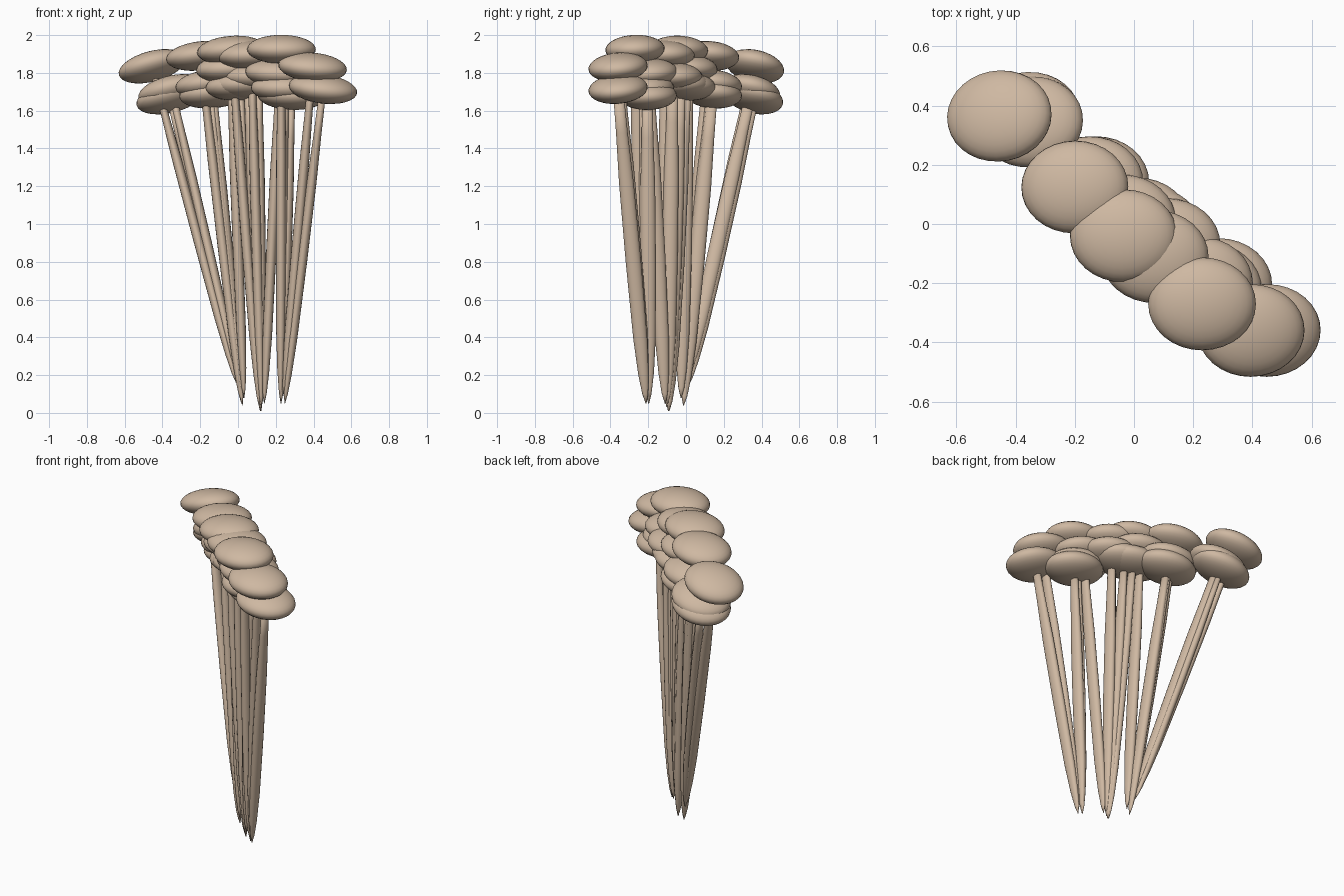
import bpy, bmesh, math
from mathutils import Vector, Matrix

if "Cube" in bpy.data.objects:
    bpy.data.objects.remove(bpy.data.objects["Cube"])

mat = bpy.data.materials.new("tan")
mat.diffuse_color = (0.62, 0.48, 0.36, 1)
mat.use_nodes = True
mat.node_tree.nodes["Principled BSDF"].inputs["Base Color"].default_value = mat.diffuse_color


def finish(bm, name):
    bmesh.ops.recalc_face_normals(bm, faces=bm.faces)
    me = bpy.data.meshes.new(name)
    bm.to_mesh(me)
    bm.free()
    for p in me.polygons:
        p.use_smooth = True
    me.materials.append(mat)
    ob = bpy.data.objects.new(name, me)
    bpy.context.collection.objects.link(ob)
    return ob


# Flattened round cap, tipped to sit square on its stem
def cap(name, centre, axis):
    bm = bmesh.new()
    bmesh.ops.create_uvsphere(bm, u_segments=32, v_segments=16, radius=1)
    turn = Vector((0, 0, 1)).rotation_difference(axis).to_matrix().to_4x4()
    bm.transform(Matrix.Translation(centre) @ turn @ Matrix.Diagonal((0.182, 0.157, 0.076, 1)))
    finish(bm, name)


# Slender oval stem: pointed foot, full middle, slimmer neck
PROFILE = [(0.0, 0.06), (0.03, 0.4), (0.09, 0.7), (0.2, 0.95),
           (0.45, 1.05), (0.7, 1.0), (0.86, 0.8), (1.0, 0.7)]


def stem(name, foot, top, sides=16):
    bm = bmesh.new()
    rings = []
    for t, r in PROFILE:
        c = foot.lerp(top, t)
        rings.append([bm.verts.new((c.x + 0.026 * r * math.cos(a), c.y + 0.039 * r * math.sin(a), c.z))
                      for a in (2 * math.pi * i / sides for i in range(sides))])
    for lo, hi in zip(rings, rings[1:]):
        for i in range(sides):
            j = (i + 1) % sides
            bm.faces.new((lo[i], lo[j], hi[j], hi[i]))
    bm.faces.new(rings[0])
    bm.faces.new(rings[-1])
    finish(bm, name)


# Three clumps the stems spring from
FEET = [Vector((0.04, -0.03, 0.04)), Vector((0.13, -0.10, 0.01)), Vector((0.225, -0.195, 0.05))]

# Cap centre x, y, z and the clump it belongs to
MUSHROOMS = [
    (-0.455, 0.365, 1.835, 0), (-0.35, 0.345, 1.705, 0), (-0.36, 0.36, 1.67, 0),
    (-0.20, 0.125, 1.89, 0), (-0.15, 0.14, 1.74, 0), (-0.13, 0.14, 1.69, 0),
    (-0.035, -0.04, 1.92, 1), (-0.04, 0.01, 1.82, 0), (0.01, 0.00, 1.73, 1),
    (0.07, -0.11, 1.895, 1), (0.11, -0.07, 1.78, 1), (0.05, -0.03, 1.74, 1),
    (0.23, -0.27, 1.925, 2), (0.22, -0.20, 1.80, 1), (0.25, -0.22, 1.72, 2),
    (0.285, -0.205, 1.68, 2), (0.395, -0.36, 1.83, 2), (0.45, -0.36, 1.715, 2),
]

for n, (x, y, z, k) in enumerate(MUSHROOMS, 1):
    top = Vector((x, y, z))
    # Feet are spread towards their own caps, the outer ones starting higher
    lean = top - FEET[k]
    foot = FEET[k] + Vector((lean.x * 0.1, lean.y * 0.1, 0.02 * (n % 3)))
    if x < -0.3:
        foot.z += 0.1
    stem(f"stem_{n}", foot, top)
    cap(f"cap_{n}", top, (top - foot).normalized())
